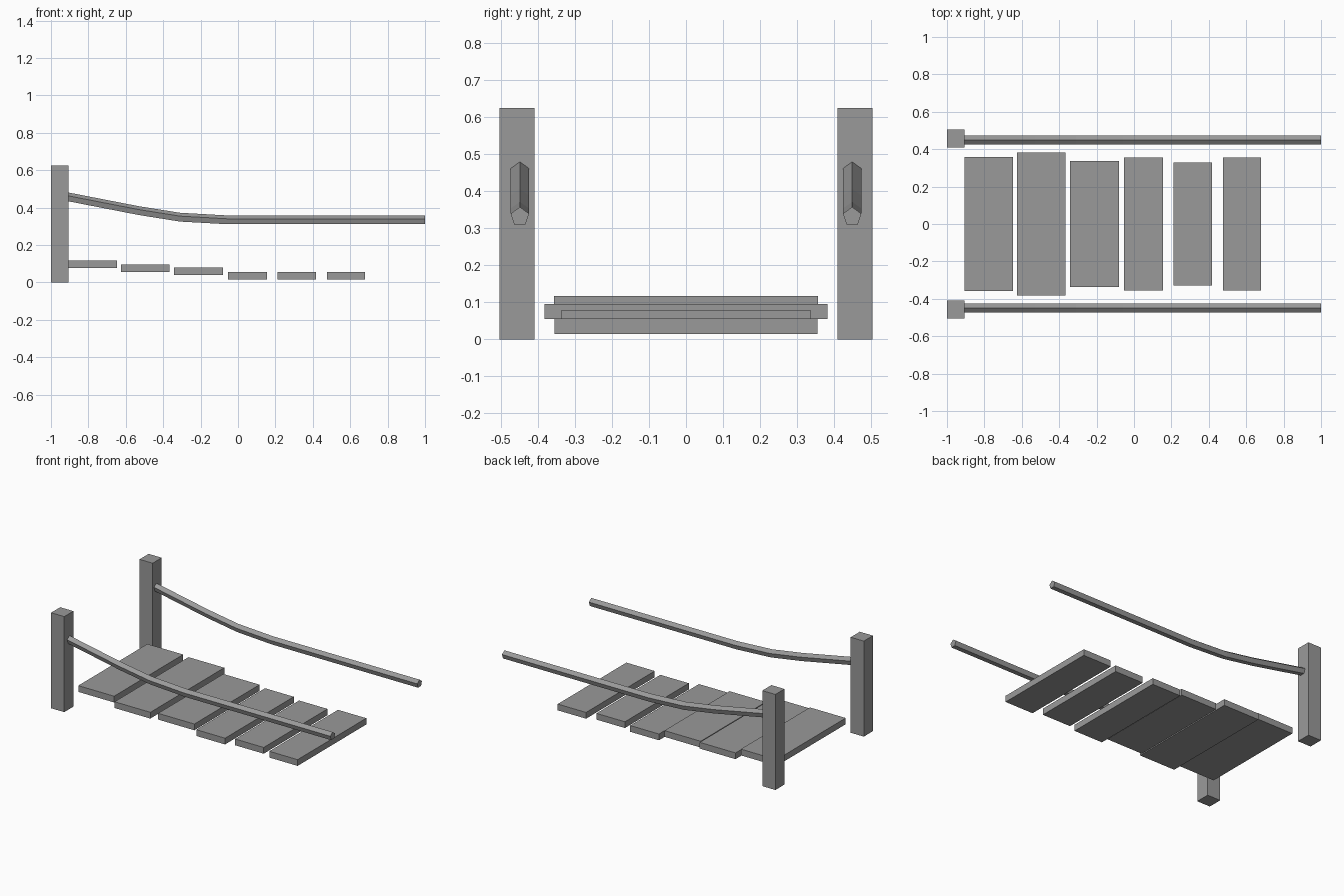
import bpy
import bmesh
from math import sin, cos, tau

default = bpy.data.objects.get("Cube")
if default:
    bpy.data.objects.remove(default, do_unlink=True)

grey = bpy.data.materials.new("plain_grey")
grey.use_nodes = True
colour = (0.32, 0.32, 0.32, 1)
grey.diffuse_color = colour
grey.node_tree.nodes["Principled BSDF"].inputs["Base Color"].default_value = colour


def finish(bm, name):
    bmesh.ops.recalc_face_normals(bm, faces=bm.faces)
    mesh = bpy.data.meshes.new(name)
    bm.to_mesh(mesh)
    bm.free()
    mesh.materials.append(grey)
    obj = bpy.data.objects.new(name, mesh)
    bpy.context.collection.objects.link(obj)
    return obj


def box(name, low, high):
    bm = bmesh.new()
    bmesh.ops.create_cube(bm, size=1)
    for v in bm.verts:
        v.co = [(a + b) / 2 + c * (b - a) for a, b, c in zip(low, high, v.co)]
    return finish(bm, name)


def rail(name, y, path, radius=0.026, sides=5):
    # Five-sided section with its ridge on top, swept along the sagging path
    bm = bmesh.new()
    rings = []
    for x, z in path:
        angles = [tau * i / sides for i in range(sides)]
        rings.append([bm.verts.new((x, y + radius * sin(a), z + radius * cos(a)))
                      for a in angles])
    for r0, r1 in zip(rings, rings[1:]):
        for i in range(sides):
            j = (i + 1) % sides
            bm.faces.new((r0[i], r0[j], r1[j], r1[i]))
    bm.faces.new(rings[0])
    bm.faces.new(rings[-1])
    return finish(bm, name)


# Posts and sagging hand rails on both sides
sag = [(-0.91, 0.455), (-0.53, 0.381), (-0.31, 0.346), (-0.06, 0.332), (1, 0.332)]
for side, s in (("left", 1), ("right", -1)):
    y = 0.457 * s
    box("post_" + side, (-1, y - 0.047, 0), (-0.905, y + 0.047, 0.625))
    rail("hand_rail_" + side, 0.449 * s, sag)

# Deck planks: start x, end x, half length, underside height
planks = [
    (-0.906, -0.647, 0.357, 0.076),
    (-0.626, -0.367, 0.382, 0.055),
    (-0.342, -0.080, 0.337, 0.038),
    (-0.053, 0.155, 0.355, 0.015),
    (0.211, 0.417, 0.330, 0.015),
    (0.475, 0.680, 0.355, 0.015),
]
for n, (x0, x1, half, z) in enumerate(planks, 1):
    box(f"plank_{n}", (x0, -half, z), (x1, half, z + 0.041))
